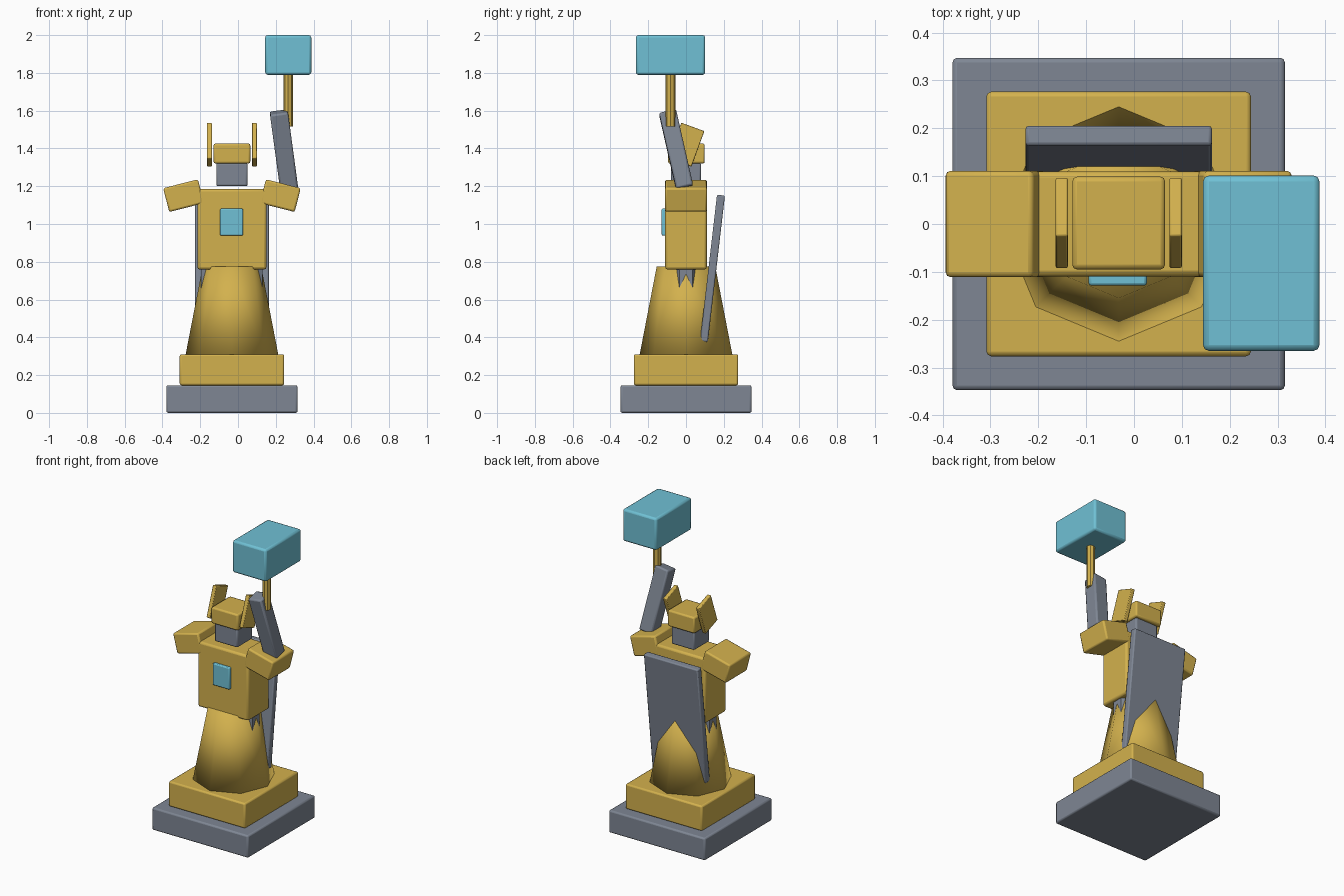
import bpy
from mathutils import Vector

cube = bpy.data.objects.get("Cube")
if cube:
    bpy.data.objects.remove(cube, do_unlink=True)

CX = -0.032  # body axis


def material(name, rgb):
    m = bpy.data.materials.new(name)
    m.use_nodes = True
    m.diffuse_color = (*rgb, 1)
    m.node_tree.nodes["Principled BSDF"].inputs["Base Color"].default_value = (*rgb, 1)
    return m


gold = material("gold", (0.65, 0.44, 0.075))
grey = material("slate grey", (0.21, 0.24, 0.295))
cyan = material("pale cyan", (0.16, 0.53, 0.66))


def box(name, centre, size, mat, rot=(0, 0, 0), bevel=0.01):
    bpy.ops.mesh.primitive_cube_add(size=1, location=centre, rotation=rot)
    ob = bpy.context.object
    ob.name = name
    ob.scale = size
    bpy.ops.object.transform_apply(location=False, rotation=False, scale=True)
    ob.data.materials.append(mat)
    mod = ob.modifiers.new("soft_edges", "BEVEL")
    mod.width = bevel
    mod.segments = 2
    bpy.ops.object.shade_smooth_by_angle()
    return ob


def tapered(name, x, y, z0, z1, r0, r1, sides, mat):
    bpy.ops.mesh.primitive_cone_add(vertices=sides, radius1=r0, radius2=r1, depth=z1 - z0,
                                    location=(x, y, (z0 + z1) / 2))
    ob = bpy.context.object
    ob.name = name
    ob.data.materials.append(mat)
    return ob


# Stepped base
box("base_slab", (CX, 0, 0.073), (0.695, 0.695, 0.146), grey)
box("plinth", (CX, 0, 0.228), (0.553, 0.553, 0.164), gold)

# Eight-sided robe with soft shading
tapered("robe", CX, 0, 0.31, 0.775, 0.245, 0.155, 8, gold)
bpy.ops.object.shade_smooth()

# Torso and chest gem
box("torso", (CX, 0, 0.972), (0.366, 0.22, 0.426), gold, bevel=0.013)
box("chest_gem", (-0.034, -0.112, 1.01), (0.122, 0.034, 0.142), cyan, bevel=0.006)

# Head and helmet
box("head", (CX, 0, 1.262), (0.166, 0.16, 0.124), grey)
box("helmet", (CX, 0.002, 1.373), (0.194, 0.194, 0.106), gold)

# Paired parts
for side, s in (("right", -1), ("left", 1)):
    tapered(side + "_leg", CX + s * 0.102, 0, 0.32, 0.8, 0.07, 0.07, 6, grey)
    box(side + "_pauldron", (CX + s * 0.256, 0, 1.15), (0.19, 0.222, 0.13), gold,
        rot=(0, s * 0.25, 0))
    box(side + "_helmet_wing", (CX + s * 0.119, 0.002, 1.42), (0.026, 0.13, 0.2), gold,
        rot=(-0.35, 0, 0), bevel=0.004)

# Cape leaning against the back
box("cape", (CX, 0.14, 0.765), (0.39, 0.042, 0.78), grey, rot=(-0.116, 0, 0), bevel=0.007)

# Raised arm and hammer
shoulder, hand = Vector((0.271, -0.008, 1.19)), Vector((0.215, -0.097, 1.595))
box("raised_arm", (shoulder + hand) / 2, (0.096, 0.092, 0.415), grey, rot=(0.22, -0.135, 0))
tapered("hammer_handle", 0.266, -0.082, 1.515, 1.82, 0.026, 0.026, 8, gold)
box("hammer_head", (0.266, -0.082, 1.895), (0.244, 0.367, 0.21), cyan, bevel=0.013)
